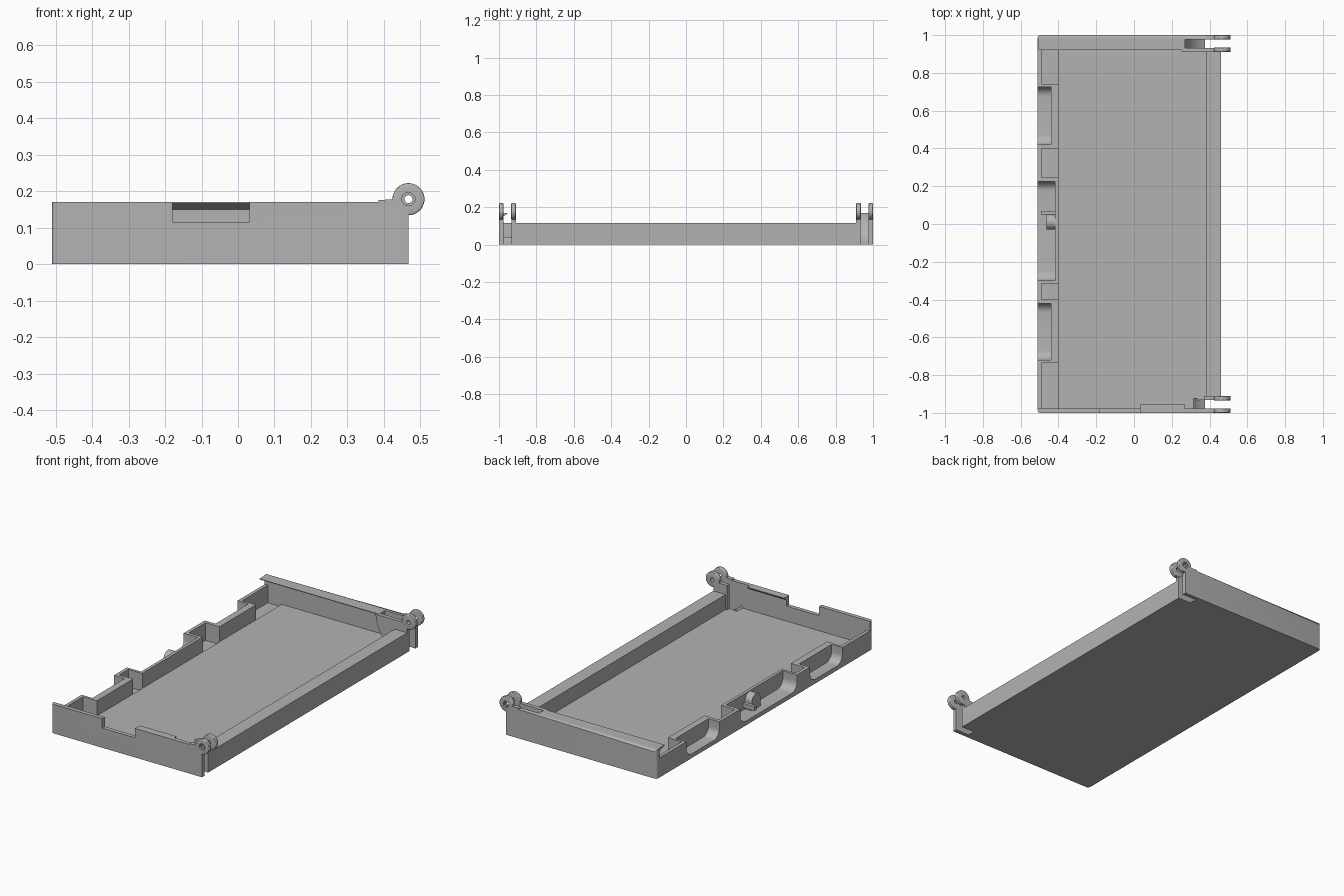
import bpy, bmesh, math
from mathutils import Vector

cube = bpy.data.objects.get("Cube")
if cube:
    bpy.data.objects.remove(cube, do_unlink=True)

grey = bpy.data.materials.new("plain grey")
grey.use_nodes = True
grey.diffuse_color = (0.45, 0.45, 0.45, 1)
grey.node_tree.nodes["Principled BSDF"].inputs["Base Color"].default_value = grey.diffuse_color

HINGE_X, HINGE_Z = 0.467, 0.178
FLOOR, RIM, TOP = 0.027, 0.115, 0.17
LEFT = -0.51


def prism(name, points, axis, lo, hi):
    """Extrude a 2D outline along x, y or z."""
    def place(p, d):
        return {"x": (d, *p), "y": (p[0], d, p[1]), "z": (*p, d)}[axis]
    bm = bmesh.new()
    face = bm.faces.new([bm.verts.new(place(p, lo)) for p in points])
    out = bmesh.ops.extrude_face_region(bm, geom=[face])
    shift = Vector(place((0, 0), hi - lo))
    bmesh.ops.translate(bm, vec=shift, verts=[v for v in out["geom"] if isinstance(v, bmesh.types.BMVert)])
    bmesh.ops.recalc_face_normals(bm, faces=bm.faces)
    mesh = bpy.data.meshes.new(name)
    bm.to_mesh(mesh)
    bm.free()
    mesh.materials.append(grey)
    ob = bpy.data.objects.new(name, mesh)
    bpy.context.collection.objects.link(ob)
    return ob


def box(name, x0, x1, y0, y1, z0, z1):
    return prism(name, [(x0, y0), (x1, y0), (x1, y1), (x0, y1)], "z", z0, z1)


def arc(cx, cz, r, a0, a1, n):
    return [(cx + r * math.cos(math.radians(a0 + (a1 - a0) * i / n)),
             cz + r * math.sin(math.radians(a0 + (a1 - a0) * i / n))) for i in range(n + 1)]


def disc(name, r, y0, y1, n=40):
    return prism(name, arc(HINGE_X, HINGE_Z, r, 0, 360, n)[:-1], "y", y0, y1)


def activate(ob):
    bpy.ops.object.select_all(action="DESELECT")
    ob.select_set(True)
    bpy.context.view_layer.objects.active = ob


def cut(ob, cutter):
    """Subtract the cutter, then discard it."""
    mod = ob.modifiers.new("cut", "BOOLEAN")
    mod.operation, mod.solver, mod.object = "DIFFERENCE", "EXACT", cutter
    cutter.hide_render = True
    activate(ob)
    bpy.ops.object.modifier_apply(modifier=mod.name)
    bpy.data.objects.remove(cutter, do_unlink=True)


def round_edges(ob, rule, width, segments=4):
    bm = bmesh.new()
    bm.from_mesh(ob.data)
    edges = [e for e in bm.edges if rule(e.verts[0].co, e.verts[1].co)]
    bmesh.ops.bevel(bm, geom=edges, offset=width, segments=segments, profile=0.5, affect="EDGES")
    bm.to_mesh(ob.data)
    bm.free()


def span(side, a, b):
    return sorted((side * a, side * b))


# Floor: raised main panel and the lower strip under the left rim
floor = box("floor_panel", -0.40, 0.39, -0.98, 0.98, 0, FLOOR)
for side in (-1, 1):
    cut(floor, disc("slot_cutter", 0.2, *span(side, 0.932, 0.976), 64))
box("left_floor_strip", LEFT + 0.01, -0.40, -0.98, 0.98, 0, 0.012)

# Right wall
box("right_wall", 0.38, 0.46, -0.932, 0.932, 0, RIM)

# Left wall stepping inward round three open scoops
steps = [(-0.735, -0.40), (-0.315, 0.245), (0.40, 0.74)]
outline = [(LEFT, 0.98), (LEFT, -0.98), (-0.49, -0.98)]
for y0, y1 in steps:
    outline += [(-0.49, y0), (-0.40, y0), (-0.40, y1), (-0.49, y1)]
left_wall = prism("left_wall", outline + [(-0.49, 0.98)], "z", 0, RIM)
scoops = [(-0.72, -0.42, -0.44), (-0.30, 0.225, -0.418), (0.42, 0.725, -0.44)]
for y0, y1, depth in scoops:
    r = 0.05
    shape = arc(y0 + r, 0.025 + r, r, 180, 270, 8) + arc(y1 - r, 0.025 + r, r, 270, 360, 8)
    cut(left_wall, prism("scoop_cutter", shape + [(y1, 0.3), (y0, 0.3)], "x", -0.6, depth))

# Catch inside the middle scoop
catch = arc(0.01, 0.072, 0.04, 0, 180, 16)
prism("catch_arch", catch + [(-0.03, 0.025), (0.05, 0.025)], "x", -0.462, -0.415)
box("catch_bar", -0.492, -0.415, 0.05, 0.07, 0.04, 0.065)

# End walls, the front one notched
for side, name in ((-1, "front"), (1, "back")):
    profile = [(LEFT, 0), (HINGE_X, 0), (HINGE_X, HINGE_Z), (0.385, HINGE_Z - 0.002), (0.385, TOP)]
    if side < 0:
        profile += [(0.032, TOP), (0.032, RIM), (-0.18, RIM), (-0.18, TOP)]
    wall = prism(name + "_wall", profile + [(LEFT, TOP)], "y", *span(side, 0.976, 1))

    def outer_corner(a, b):
        ends = all(abs(v.x - LEFT) < 1e-4 and abs(v.y - side) < 1e-4 for v in (a, b))
        rims = all(abs(v.y - side) < 1e-4 and abs(v.z - TOP) < 1e-4 for v in (a, b))
        return ends or (side > 0 and rims)
    round_edges(wall, outer_corner, 0.014)
    cut(wall, disc("pin_cutter", 0.011, -1.2, 1.2, 24))
    cut(wall, disc("countersink_cutter", 0.018, *span(side, 0.99, 1.1), 24))

    # Overhanging lip with a sloping underside
    inner, x0, x1 = (0.92, LEFT + 0.004, 0.27) if side > 0 else (0.955, 0.032, 0.27)
    prism(name + "_lip", [(side * 0.98, TOP), (side * inner, TOP), (side * inner, TOP - 0.004),
                          (side * 0.98, 0.148)], "x", x0, x1)

    # Curved slot shell concentric with the hinge
    start = 182.5 if side > 0 else 224
    shell = arc(HINGE_X, HINGE_Z, 0.2, start, 242, 20)
    shell += arc(HINGE_X, HINGE_Z, 0.212, 237, start, 20)
    prism(name + "_slot_shell", shell, "y", *span(side, 0.925, 0.98))

    # Inner cheek plate
    if side > 0:
        rim = arc(HINGE_X, HINGE_Z, 0.212, 237, 182.5, 20)
        cheek_shape = [(0.46, 0)] + rim + [(0.46, TOP)]
    else:
        cheek_shape = [(0.37, 0), (0.46, 0), (0.46, TOP), (0.37, TOP)]
    cheek = prism(name + "_hinge_cheek", cheek_shape, "y", *span(side, 0.91, 0.933))
    cut(cheek, disc("pin_cutter", 0.011, -1.2, 1.2, 24))

    # Pair of hinge eyes
    for label, a, b in (("outer", 0.976, 1.0), ("inner", 0.91, 0.935)):
        eye = disc(name + "_" + label + "_hinge_eye", 0.044, *span(side, a, b))
        round_edges(eye, lambda p, q: abs(p.y - q.y) < 1e-5, 0.005, 3)
        cut(eye, disc("pin_cutter", 0.011, -1.2, 1.2, 24))
        if label == "outer":
            cut(eye, disc("countersink_cutter", 0.018, *span(side, 0.99, 1.1), 24))

# Smooth the rounded surfaces, keeping crisp edges
for ob in list(bpy.context.collection.objects):
    if ob.type == "MESH" and grey.name in ob.data.materials:
        activate(ob)
        bpy.ops.object.shade_smooth_by_angle(angle=math.radians(30))
